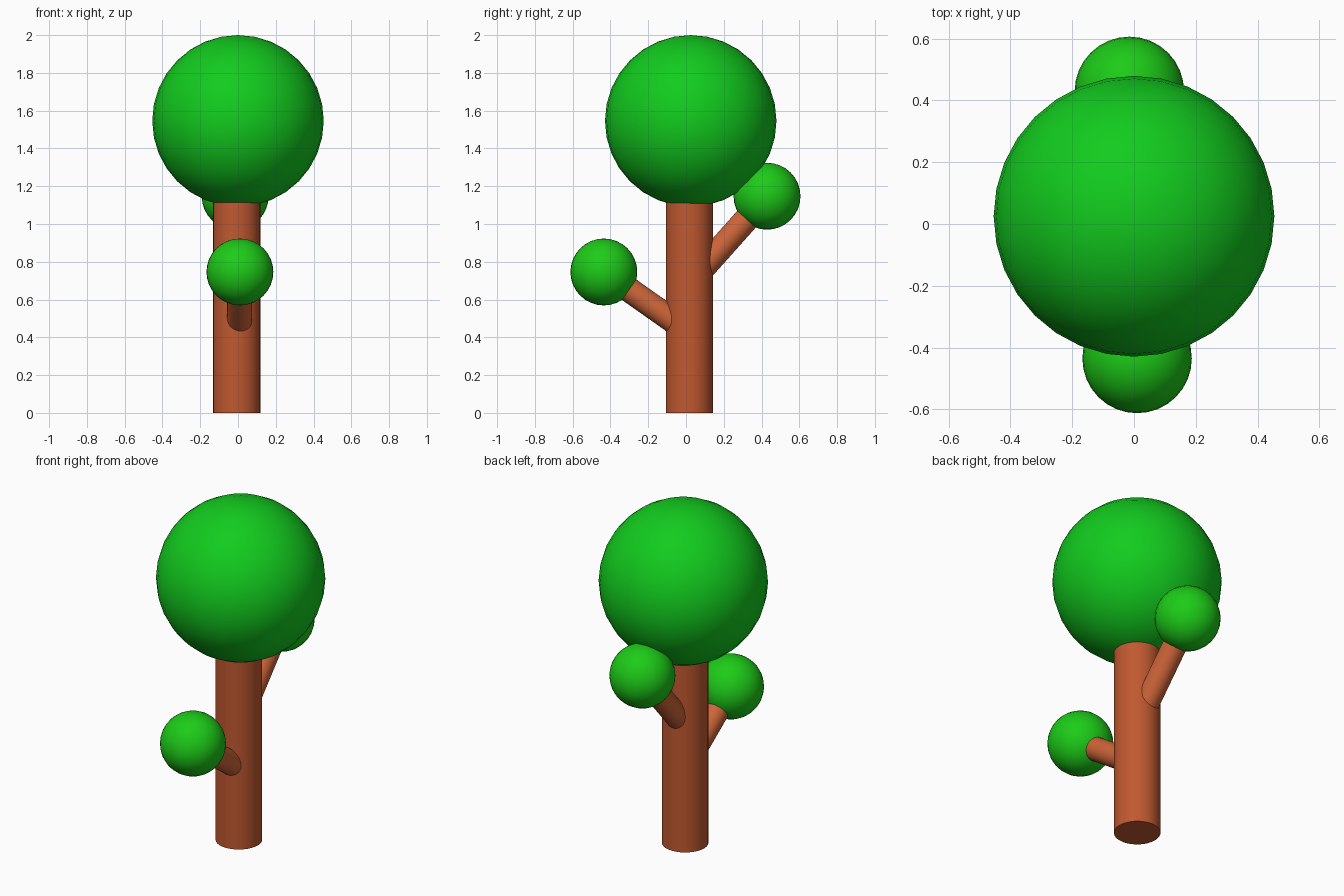
import bpy
from math import radians
from mathutils import Vector

if "Cube" in bpy.data.objects:
    bpy.data.objects.remove(bpy.data.objects["Cube"])


def material(name, color):
    mat = bpy.data.materials.new(name)
    mat.diffuse_color = (*color, 1)
    mat.use_nodes = True
    mat.node_tree.nodes["Principled BSDF"].inputs["Base Color"].default_value = mat.diffuse_color
    return mat


BARK = material("bark", (0.53, 0.10, 0.03))
TWIG = material("branch_bark", (0.62, 0.13, 0.04))
LEAF = material("leaves", (0.006, 0.60, 0.013))
LIGHT_LEAF = material("light_leaves", (0.012, 0.60, 0.009))


def finish(name, mat):
    obj = bpy.context.object
    obj.name = name
    obj.data.materials.append(mat)
    bpy.ops.object.shade_smooth_by_angle(angle=radians(30))


def rod(name, start, end, radius, mat):
    a, b = Vector(start), Vector(end)
    axis = b - a
    bpy.ops.mesh.primitive_cylinder_add(
        vertices=32, radius=radius, depth=axis.length, location=(a + b) / 2,
        rotation=axis.to_track_quat('Z', 'Y').to_euler())
    finish(name, mat)


def ball(name, center, radius, mat):
    bpy.ops.mesh.primitive_uv_sphere_add(
        segments=32, ring_count=16, radius=radius, location=center)
    finish(name, mat)


# Trunk and main crown
rod("trunk", (-0.007, 0.018, 0), (-0.007, 0.018, 1.15), 0.125, BARK)
ball("crown", (0, 0.025, 1.546), 0.454, LEAF)

# Side branches, each ending in a small leaf ball
for side, root, tip in (
    ("front", (0.008, 0.0, 0.44), (0.01, -0.435, 0.746)),
    ("back", (-0.013, 0.03, 0.70), (-0.015, 0.429, 1.147)),
):
    rod(side + "_branch", root, tip, 0.066, TWIG)
    ball(side + "_leaf_ball", tip, 0.177, LIGHT_LEAF)
